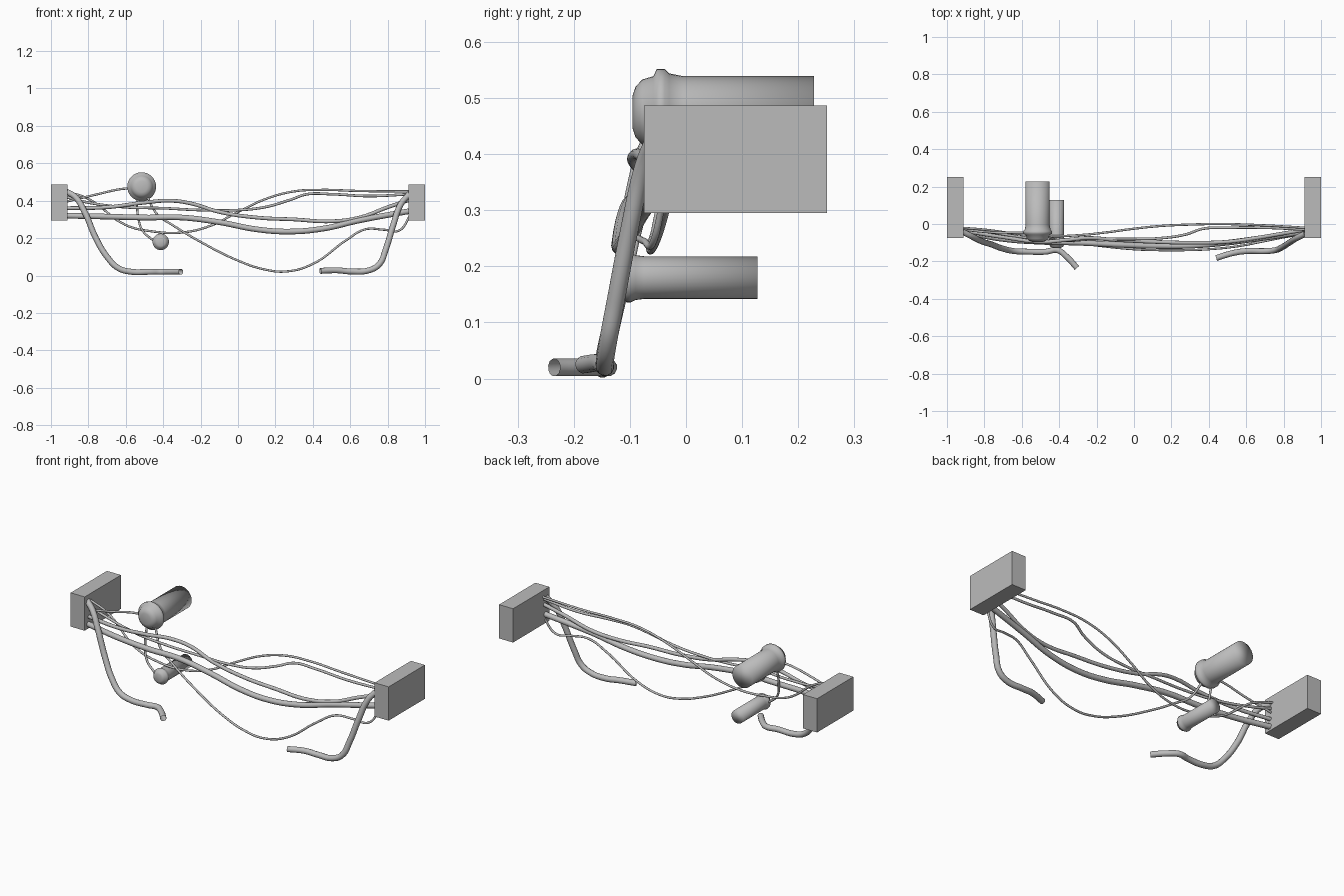
import bpy, bmesh, math
from mathutils import Vector

cube = bpy.data.objects.get("Cube")
if cube:
    bpy.data.objects.remove(cube, do_unlink=True)

grey = bpy.data.materials.new("plain grey")
grey.use_nodes = True
grey.diffuse_color = (.5, .5, .5, 1)
grey.node_tree.nodes["Principled BSDF"].inputs["Base Color"].default_value = (.5, .5, .5, 1)


def add_object(name, mesh):
    """Link a mesh to the scene and give it the shared material."""
    mesh.name = name
    mesh.materials.clear()
    mesh.materials.append(grey)
    obj = bpy.data.objects.new(name, mesh)
    bpy.context.scene.collection.objects.link(obj)
    return obj


def box(name, low, high):
    """Flat-sided block between two corners."""
    low, high = Vector(low), Vector(high)
    bm = bmesh.new()
    bmesh.ops.create_cube(bm, size=1)
    bmesh.ops.scale(bm, vec=high - low, verts=bm.verts)
    bmesh.ops.translate(bm, vec=(low + high) / 2, verts=bm.verts)
    mesh = bpy.data.meshes.new(name)
    bm.to_mesh(mesh)
    bm.free()
    return add_object(name, mesh)


def turned(name, x, z, profile, sides=32):
    """Revolve (radius, y) points around an axis that runs front to back."""
    bm = bmesh.new()
    rings = []
    for radius, y in profile:
        angles = [math.tau * i / sides for i in range(sides)]
        rings.append([bm.verts.new((x + radius * math.cos(a), y, z + radius * math.sin(a)))
                      for a in angles])
    for lower, upper in zip(rings, rings[1:]):
        for i in range(sides):
            j = (i + 1) % sides
            bm.faces.new((lower[i], lower[j], upper[j], upper[i]))
    bm.faces.new(rings[0])
    bm.faces.new(rings[-1])
    bmesh.ops.recalc_face_normals(bm, faces=bm.faces)
    for face in bm.faces:
        face.smooth = True
    mesh = bpy.data.meshes.new(name)
    bm.to_mesh(mesh)
    bm.free()
    return add_object(name, mesh)


def cable(name, radius, points):
    """Round open tube flowing smoothly through the points."""
    curve = bpy.data.curves.new(name + " path", "CURVE")
    curve.dimensions = "3D"
    curve.bevel_depth = radius
    curve.bevel_resolution = 4
    curve.resolution_u = 8
    spline = curve.splines.new("BEZIER")
    spline.bezier_points.add(len(points) - 1)
    for knot, co in zip(spline.bezier_points, points):
        knot.co = co
        knot.handle_left_type = knot.handle_right_type = "AUTO"
    path = bpy.data.objects.new(name + " path", curve)
    bpy.context.scene.collection.objects.link(path)
    bpy.context.view_layer.update()
    graph = bpy.context.evaluated_depsgraph_get()
    mesh = bpy.data.meshes.new_from_object(path.evaluated_get(graph))
    bpy.data.objects.remove(path, do_unlink=True)
    for polygon in mesh.polygons:
        polygon.use_smooth = True
    return add_object(name, mesh)


# End blocks
for side, sign in (("left", 1), ("right", -1)):
    inner, outer = sorted((sign * .912, sign))
    box(side + "_end_block", (inner, -.075, .295), (outer, .251, .487))

# Two canisters with a domed front and a raised collar
turned("large_canister", -.515, .475, [
    (.03, -.095), (.045, -.09), (.058, -.078), (.064, -.058), (.077, -.052),
    (.077, -.038), (.069, -.03), (.064, -.005), (.064, .228)])
turned("small_canister", -.413, .18, [
    (.022, -.128), (.034, -.122), (.039, -.11), (.044, -.106),
    (.044, -.098), (.04, -.09), (.038, -.075), (.038, .127)])

# Hanging thick hoses
cable("right_hose", .016, [
    (-.92, -.04, .45), (-.87, -.065, .42), (-.82, -.09, .34), (-.76, -.11, .2),
    (-.7, -.132, .1), (-.64, -.145, .04), (-.57, -.148, .02), (-.47, -.148, .02),
    (-.41, -.14, .02), (-.36, -.175, .02), (-.305, -.235, .02)])
cable("left_hose", .016, [
    (.92, -.05, .44), (.87, -.075, .38), (.83, -.1, .27), (.79, -.125, .14),
    (.755, -.14, .06), (.7, -.145, .028), (.6, -.145, .022), (.53, -.155, .028),
    (.44, -.182, .025)])

# Cables strung from block to block
cable("main_cable", .015, [
    (-.92, -.04, .32), (-.7, -.08, .315), (-.5, -.095, .31), (-.3, -.1, .31),
    (-.1, -.11, .285), (.1, -.117, .247), (.27, -.117, .235), (.45, -.105, .25),
    (.65, -.08, .295), (.92, -.04, .345)])
cable("middle_cable", .01, [
    (-.92, -.035, .36), (-.7, -.07, .365), (-.5, -.095, .39), (-.36, -.085, .4),
    (-.25, -.075, .385), (-.1, -.085, .34), (.1, -.095, .31), (.3, -.1, .3),
    (.5, -.095, .29), (.65, -.075, .31), (.8, -.05, .365), (.92, -.03, .405)])
cable("upper_cable", .007, [
    (-.92, -.03, .42), (-.8, -.04, .39), (-.6, -.07, .365), (-.4, -.09, .36),
    (-.2, -.08, .35), (0, -.08, .35), (.15, -.075, .367), (.28, -.055, .405),
    (.37, -.025, .435), (.5, -.02, .435), (.7, -.02, .425), (.92, -.03, .435)])
cable("crossing_cable", .006, [
    (-.92, -.02, .45), (-.8, -.03, .41), (-.6, -.055, .27), (-.45, -.065, .235),
    (-.3, -.06, .23), (-.15, -.045, .265), (0, -.025, .34), (.15, -.01, .41),
    (.3, -.003, .45), (.45, 0, .458), (.65, -.005, .452), (.92, -.02, .45)])

# Thin wires joining the canisters and the blocks
cable("sagging_wire", .006, [
    (-.485, -.05, .42), (-.43, -.08, .325), (-.35, -.095, .27), (-.2, -.115, .18),
    (0, -.135, .08), (.14, -.14, .033), (.26, -.14, .022), (.4, -.135, .062),
    (.58, -.115, .19), (.68, -.095, .247), (.78, -.075, .245), (.86, -.06, .24),
    (.92, -.04, .32)])
cable("block_wire", .006, [
    (-.92, -.03, .395), (-.75, -.045, .435), (-.64, -.045, .46), (-.57, -.045, .468)])
cable("canister_wire", .006, [
    (-.54, -.045, .42), (-.535, -.07, .32), (-.51, -.09, .24), (-.45, -.1, .185)])
